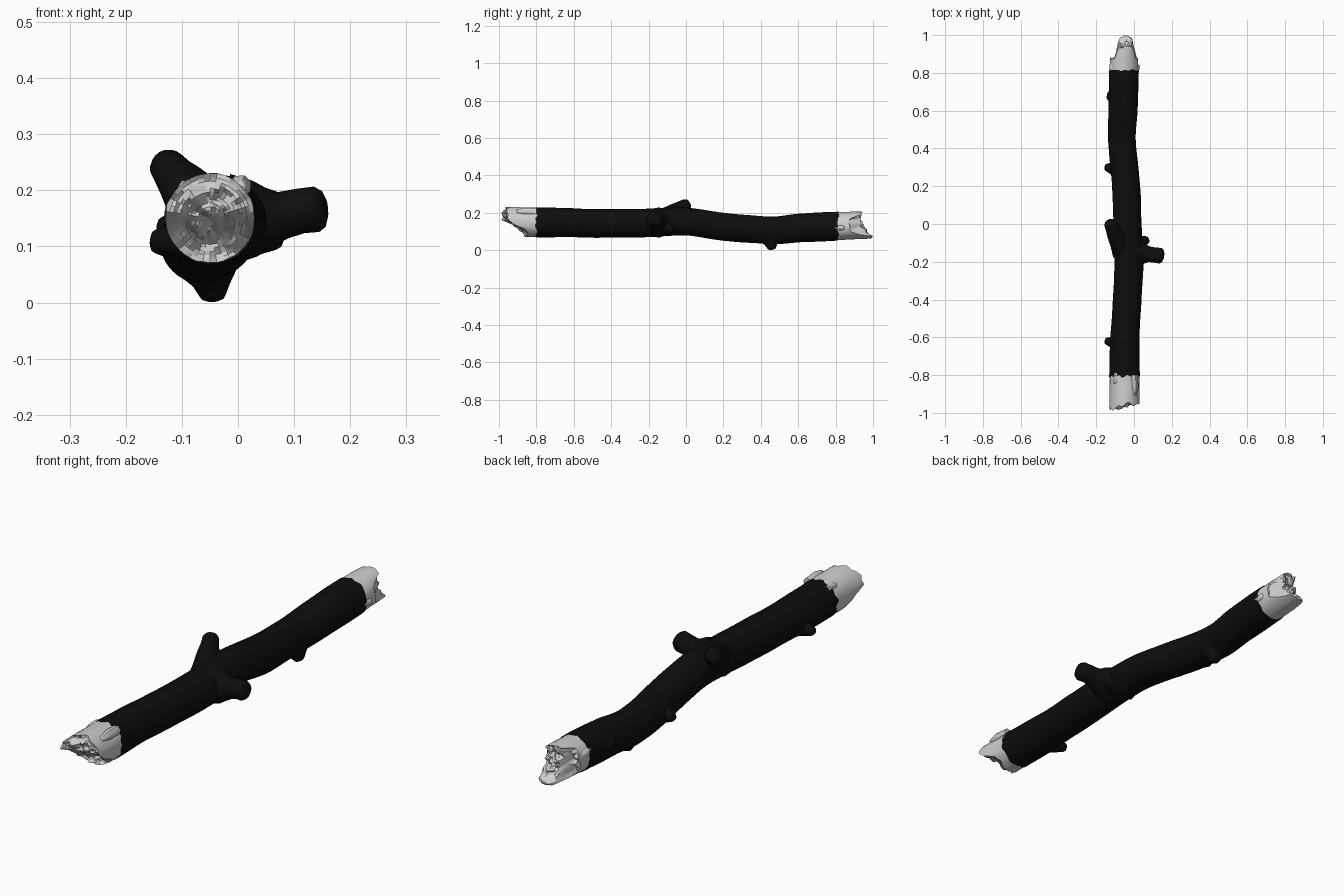
import bpy, bmesh, math
from mathutils import Vector, noise

cube = bpy.data.objects.get("Cube")
if cube:
    bpy.data.objects.remove(cube)


def material(name, rgb):
    m = bpy.data.materials.new(name)
    m.use_nodes = True
    m.diffuse_color = (*rgb, 1)
    bsdf = m.node_tree.nodes["Principled BSDF"]
    bsdf.inputs["Base Color"].default_value = (*rgb, 1)
    bsdf.inputs["Roughness"].default_value = 0.9
    return m


BARK = material("black bark", (0.004, 0.004, 0.004))
WOOD = material("pale bare wood", (0.62, 0.62, 0.62))
SEG = 40

# Trunk centre line: y, x, z, radius
TRUNK = [(-1.0, -.05, .15, .083), (-.8, -.05, .149, .081), (-.6, -.048, .146, .077),
         (-.4, -.036, .143, .076), (-.2, -.027, .146, .076), (0, -.034, .153, .074),
         (.2, -.042, .125, .075), (.45, -.064, .107, .073), (.6, -.058, .118, .077),
         (.8, -.054, .128, .078), (1.0, -.052, .134, .074)]


def trunk_at(y):
    """Smoothly interpolated x, z and radius of the trunk."""
    i = max(1, next((k for k, p in enumerate(TRUNK) if p[0] >= y), len(TRUNK) - 1))
    p = [TRUNK[min(max(k, 0), len(TRUNK) - 1)] for k in range(i - 2, i + 2)]
    t = min(max((y - p[1][0]) / (p[2][0] - p[1][0]), 0), 1)
    return [b + .5 * t * (c - a + t * (2 * a - 5 * b + 4 * c - d + t * (3 * (b - c) + d - a)))
            for a, b, c, d in list(zip(*p))[1:]]


def loft(name, rings, mat, angle=40, cap_start=False, cap_end=False):
    """Skin a list of closed rings into one object."""
    bm = bmesh.new()
    rows = [[bm.verts.new(v) for v in ring] for ring in rings]
    for a, b in zip(rows, rows[1:]):
        for i in range(len(a)):
            j = (i + 1) % len(a)
            bm.faces.new((a[i], a[j], b[j], b[i]))
    if cap_start:
        bm.faces.new(rows[0][::-1])
    if cap_end:
        bm.faces.new(rows[-1])
    bmesh.ops.recalc_face_normals(bm, faces=bm.faces)
    mesh = bpy.data.meshes.new(name)
    bm.to_mesh(mesh)
    bm.free()
    mesh.materials.append(mat)
    obj = bpy.data.objects.new(name, mesh)
    bpy.context.collection.objects.link(obj)
    bpy.ops.object.select_all(action='DESELECT')
    obj.select_set(True)
    bpy.context.view_layer.objects.active = obj
    bpy.ops.object.shade_smooth_by_angle(angle=math.radians(angle))
    return obj


def trunk_point(y, a, scale=1):
    x, z, r = trunk_at(y)
    c, s = math.cos(a), math.sin(a)
    r *= scale * (1 + .035 * noise.noise(Vector((c, y * 7, s))))
    return Vector((x + r * c, y, z + r * s))


ANGLES = [i * math.tau / SEG for i in range(SEG)]

# Bark sleeve with ragged edges
rows = 90
bark = []
for k in range(rows + 1):
    y = -.805 + 1.618 * k / rows
    edge = {0: .022, rows: .01}.get(k, 0)
    bark.append([trunk_point(y + edge * noise.noise(Vector((3 * math.cos(a), y, 3 * math.sin(a)))), a)
                 for a in ANGLES])
# Turn the edges inward so the bark has thickness
bark.insert(0, [trunk_point(v.y, a, .93) for v, a in zip(bark[0], ANGLES)])
bark.append([trunk_point(v.y, a, .93) for v, a in zip(bark[-1], ANGLES)])
loft("bark", bark, BARK)


def ramp(t, lo, hi):
    t = min(max((t - lo) / (hi - lo), 0), 1)
    return t * t * (3 - 2 * t)


# Break surfaces: distance of the fracture along y, for u across and v up
def front_break(u, v):
    return -(.87 + .115 * ramp(v, -.8, .35) - .025 * ramp(u, -.5, .9) - .02 * ramp(v, .6, 1))


def back_break(u, v):
    tongue = ramp(u, -.75, -.25) * (1 - ramp(u, .5, .95))
    return .875 + .115 * tongue - .05 * tongue * ramp(v, -.9, .6)


def broken_end(name, start, fracture, sign):
    def tip(a, s):
        u, v = s * math.cos(a), s * math.sin(a)
        n = noise.noise(Vector((u * 3, sign, v * 3))) + .6 * noise.noise(Vector((u * 8, sign, v * 8)))
        dish = .02 * (1 - s * s)
        return fracture(u, v) + .018 * n - sign * dish
    rings = []
    for k in range(9):
        t = k / 8
        ring = []
        for a in ANGLES:
            y = start + (tip(a, 1) - start) * t
            grain = 1 + .03 * noise.noise(Vector((math.cos(a) * 4, y * 12, math.sin(a) * 4)))
            ring.append(trunk_point(y, a, .965 * grain))
        rings.append(ring)
    for k in range(1, 13):
        s = 1 - k / 12.2
        ring = []
        for a in ANGLES:
            y = min(max(tip(a, s), -1), 1)
            ring.append(trunk_point(y, a, .95 * s))
        rings.append(ring)
    for ring in rings:
        for v in ring:
            v.y = min(max(v.y, -1), 1)
    loft(name, rings, WOOD, 25, cap_end=True)


broken_end("front_broken_end", -.77, front_break, -1)
broken_end("back_broken_end", .78, back_break, 1)


def stub(name, path, mat=BARK, sides=18):
    """Tapered twig through points (x, y, z, radius) with a rounded tip."""
    pts = [Vector(p[:3]) for p in path]
    radii = [p[3] for p in path]
    tip_dir = (pts[-1] - pts[-2]).normalized()
    r = radii[-1]
    pts += [pts[-1] + tip_dir * r * .3, pts[-1] + tip_dir * r * .45]
    radii += [r * .8, r * .4]
    rings = []
    for i, p in enumerate(pts):
        d = (pts[min(i + 1, len(pts) - 1)] - pts[max(i - 1, 0)]).normalized()
        side = d.cross(Vector((.1, .3, 1)) if abs(d.z) < .8 else Vector((0, 1, 0))).normalized()
        up = d.cross(side)
        ring = []
        for k in range(sides):
            a = k * math.tau / sides
            q = side * math.cos(a) + up * math.sin(a)
            ring.append(p + q * radii[i] * (1 + .1 * noise.noise(q * 1.5 + p * 20)))
        rings.append(ring)
    loft(name, rings, mat, 50, cap_start=True, cap_end=True)


# Snapped side branches
stub("upper_branch_stub", [(-.05, -.14, .15, .068), (-.075, -.095, .18, .056), (-.098, -.055, .207, .044),
                           (-.116, -.02, .23, .036), (-.128, .004, .245, .032)])
stub("left_branch_stub", [(-.01, -.155, .147, .078), (.03, -.156, .149, .066), (.055, -.158, .151, .052),
                          (.08, -.16, .155, .042), (.11, -.164, .163, .04), (.14, -.168, .166, .041)])
stub("left_small_twig", [(.01, -.11, .125, .05), (.04, -.095, .118, .034), (.07, -.083, .115, .02)])
stub("lower_branch_stub", [(-.055, .44, .09, .066), (-.05, .45, .06, .055), (-.046, .456, .035, .036),
                           (-.045, .46, .014, .025)])

# Small knots on the right side
for name, y, z, x, r in (("front_knot", -.62, .112, -.147, .018), ("middle_knot", .3, .107, -.147, .02),
                         ("back_knot", .68, .13, -.132, .026)):
    stub(name, [(x + .06, y - .01, z, r * 2.2), (x + .025, y - .005, z, r * 1.5), (x, y, z, r)])

# Splinters beside the breaks
stub("back_right_splinter", [(-.105, .8, .15, .022), (-.112, .84, .15, .02), (-.108, .875, .15, .012)], WOOD, 7)
stub("back_left_splinter", [(.005, .8, .12, .02), (.018, .84, .12, .014)], WOOD, 7)
stub("front_left_splinter", [(.0, -.8, .205, .02), (.005, -.86, .208, .02), (.004, -.9, .206, .012)], WOOD, 7)
stub("front_right_splinter", [(-.09, -.79, .2, .02), (-.094, -.84, .203, .014)], WOOD, 7)
